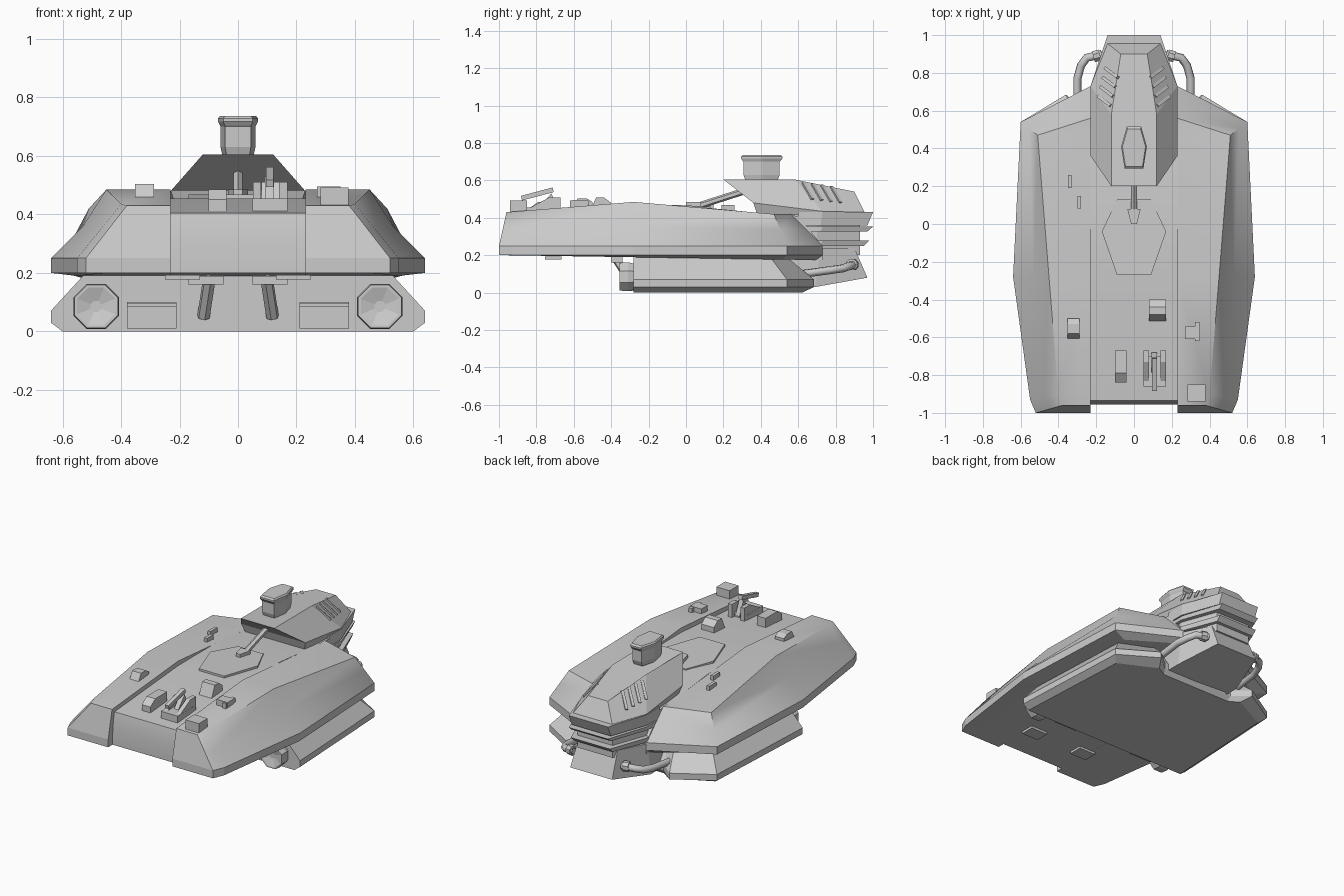
import bpy, bmesh, math
from mathutils import Vector

default_cube = bpy.data.objects.get("Cube")
if default_cube:
    bpy.data.objects.remove(default_cube, do_unlink=True)

grey = bpy.data.materials.new("hull grey")
grey.use_nodes = True
grey.diffuse_color = (0.6, 0.6, 0.6, 1)
grey.node_tree.nodes["Principled BSDF"].inputs["Base Color"].default_value = grey.diffuse_color


def finish(name, mesh_data, smooth_angle=None):
    """Turn a bmesh into a named, coloured object."""
    bmesh.ops.remove_doubles(mesh_data, verts=mesh_data.verts, dist=0.0001)
    bmesh.ops.recalc_face_normals(mesh_data, faces=mesh_data.faces)
    mesh = bpy.data.meshes.new(name)
    mesh_data.to_mesh(mesh)
    mesh_data.free()
    mesh.materials.append(grey)
    obj = bpy.data.objects.new(name, mesh)
    bpy.context.collection.objects.link(obj)
    if smooth_angle:
        bpy.ops.object.select_all(action="DESELECT")
        bpy.context.view_layer.objects.active = obj
        obj.select_set(True)
        bpy.ops.object.shade_smooth_by_angle(angle=math.radians(smooth_angle))
    return obj


def loft(name, rings, smooth_angle=None):
    """Skin a stack of closed rings and cap both ends."""
    mesh_data = bmesh.new()
    loops = [[mesh_data.verts.new(point) for point in ring] for ring in rings]
    count = len(loops[0])
    for lower, upper in zip(loops, loops[1:]):
        for i in range(count):
            j = (i + 1) % count
            mesh_data.faces.new((lower[i], lower[j], upper[j], upper[i]))
    mesh_data.faces.new(loops[0])
    mesh_data.faces.new(loops[-1])
    return finish(name, mesh_data, smooth_angle)


def both_sides(half):
    """Complete a half ring given on the +x side."""
    return half + [(-x, y, z) for x, y, z in reversed(half)]


def at_height(outline, z):
    return [(x, y, z) for x, y in outline]


def side_profile(name, profile, half_width, centre_x=0, smooth_angle=None):
    """Extrude a y-z profile along x."""
    return loft(name, [[(centre_x + s * half_width, y, z) for y, z in profile]
                       for s in (-1, 1)], smooth_angle)


def box(name, centre, size):
    x, y, z = centre
    w, d, h = (value / 2 for value in size)
    return side_profile(name, [(y - d, z - h), (y + d, z - h), (y + d, z + h), (y - d, z + h)], w, x)


def beam(name, start, end, radius, sides=4):
    """Straight bar between two points."""
    start, end = Vector(start), Vector(end)
    turn = (end - start).to_track_quat("Z", "Y")
    angles = [math.tau * (i + 0.5) / sides for i in range(sides)]
    offsets = [turn @ Vector((math.cos(a), math.sin(a), 0)) * radius for a in angles]
    return loft(name, [[point + o for o in offsets] for point in (start, end)])


# Side pods: outlines run from the front inner corner round to the rear inner corner
rim = [(0.23, -1), (0.52, -1), (0.55, -0.93), (0.64, -0.28), (0.6, 0.54), (0.23, 0.73)]
ridge = [(0.23, -0.96, 0.43), (0.38, -0.96, 0.43), (0.4, -0.9, 0.435),
         (0.45, -0.28, 0.485), (0.51, 0.47, 0.42), (0.23, 0.56, 0.42)]
waist = [tuple((a + b) / 2 for a, b in zip(top, low + (0.25,))) for top, low in zip(ridge, rim)]
waist[3] = (0.53, -0.28, 0.36)
keel = [(max(0.23, x - 0.09), y * 0.95, 0.185 - 0.015 * y) for x, y in rim]
inner_edge = [(0.23, y, z) for x, y, z in ridge]
for side, label in ((1, "left"), (-1, "right")):
    rings = [keel, at_height(rim, 0.2), at_height(rim, 0.25), waist, ridge, inner_edge]
    mesh_data = bmesh.new()
    loops = [[mesh_data.verts.new((side * x, y, z)) for x, y, z in ring] for ring in rings]
    for lower, upper in zip(loops, loops[1:]):
        for i in range(len(rim) - 1):
            mesh_data.faces.new((lower[i], lower[i + 1], upper[i + 1], upper[i]))
    mesh_data.faces.new(loops[0])
    # Inner wall beside the central deck
    mesh_data.faces.new([loop[0] for loop in loops[:-1]] + loops[-1][2:-1]
                        + [loop[-1] for loop in reversed(loops[:-1])])
    pod = finish(label + "_pod", mesh_data, 50)
    # Keep the rim crisp below the softly shaded flank
    for edge in pod.data.edges:
        if all(pod.data.vertices[v].co.z < 0.26 for v in edge.vertices):
            edge.use_edge_sharp = True

# Central hull with its curved nose
side_profile("central_hull",
             [(-0.955, 0.2), (-0.955, 0.25), (-0.95, 0.31), (-0.945, 0.36), (-0.935, 0.405),
              (-0.28, 0.455), (0.1, 0.455), (0.45, 0.42), (0.6, 0.41), (0.73, 0.25), (0.73, 0.175)],
             0.23, smooth_angle=25)
loft("deck_hatch", [both_sides([(0.09, -0.27, z), (0.17, -0.04, z), (0.09, 0.13, z - 0.008)])
                    for z in (0.44, 0.468)])

# Lower sled, notched at the rear around the engine
loft("lower_sled", [both_sides(ring) for ring in (
    at_height([(0.6, -0.28), (0.56, 0.5), (0.32, 0.62), (0.25, 0.58)], 0),
    at_height([(0.64, -0.28), (0.6, 0.54), (0.36, 0.685), (0.26, 0.6)], 0.03),
    at_height([(0.64, -0.28), (0.6, 0.54), (0.36, 0.685), (0.26, 0.6)], 0.07),
    at_height([(0.53, -0.28), (0.5, 0.45), (0.3, 0.54), (0.25, 0.52)], 0.19))])


def ring_y(x, y, z, radius, sides=8):
    return [(x + radius * math.cos(math.tau * (i + 0.5) / sides), y,
             z + radius * math.sin(math.tau * (i + 0.5) / sides)) for i in range(sides)]


# Sled front equipment and pipes, one set per side
for side, label in ((1, "left"), (-1, "right")):
    x = side * 0.485
    loft(label + "_thruster", [ring_y(x, y, 0.085, r) for y, r in
                               ((-0.26, 0.07), (-0.31, 0.084), (-0.355, 0.08),
                                (-0.355, 0.07), (-0.34, 0.02))])
    box(label + "_intake", (side * 0.295, -0.285, 0.055), (0.17, 0.03, 0.09))
    box(label + "_intake_lip", (side * 0.295, -0.295, 0.09), (0.17, 0.03, 0.015))
    box(label + "_strut_plate", (side * 0.11, -0.28, 0.06), (0.09, 0.01, 0.09))
    beam(label + "_strut", (side * 0.098, -0.375, 0.18), (side * 0.118, -0.29, 0.05), 0.022, 6)
    box(label + "_strut_mount", (side * 0.11, -0.37, 0.175), (0.12, 0.06, 0.03))
    box(label + "_belly_hatch", (side * 0.19, -0.71, 0.185), (0.12, 0.09, 0.015))
    curve = bpy.data.curves.new(label + "_pipe", "CURVE")
    curve.dimensions = "3D"
    curve.bevel_depth, curve.bevel_resolution = 0.022, 1
    path = [(0.17, 0.9, 0.15), (0.25, 0.88, 0.145), (0.28, 0.84, 0.13),
            (0.3, 0.77, 0.12), (0.3, 0.55, 0.09)]
    spline = curve.splines.new("POLY")
    spline.points.add(len(path) - 1)
    for point, (px, py, pz) in zip(spline.points, path):
        point.co = (side * px, py, pz, 1)
    curve.materials.append(grey)
    bpy.context.collection.objects.link(bpy.data.objects.new(label + "_pipe", curve))
    beam(label + "_pipe_collar", (side * 0.18, 0.895, 0.15), (side * 0.215, 0.885, 0.15), 0.032, 8)

    # Slanted vents on the cab flank
    for i in range(4):
        y, inward = 0.625 + 0.05 * i, 0.012 * i
        beam(label + "_vent", (side * (0.122 - inward), y, 0.583 - inward / 2),
             (side * (0.188 - inward), y + 0.05, 0.497 - inward / 2), 0.012)

# Cab with overhanging brow
loft("cab", [both_sides(ring) for ring in (
    [(0.21, 0.38, 0.42), (0.22, 0.73, 0.41), (0.13, 0.94, 0.41)],
    [(0.23, 0.36, 0.48), (0.23, 0.73, 0.435), (0.14, 0.955, 0.43)],
    [(0.12, 0.2, 0.605), (0.12, 0.58, 0.605), (0.07, 0.9, 0.54)])])

# Engine block and its cooling fins
block = [(0.2, 0.5), (0.21, 0.7), (0.125, 0.93)]
loft("engine_block", [both_sides(at_height(block, z)) for z in (0.2, 0.42)])
loft("engine_base", [both_sides(ring) for ring in (
    [(0.23, 0.5, 0.03), (0.23, 0.69, 0.03), (0.15, 0.97, 0.08)],
    [(0.23, 0.5, 0.24), (0.23, 0.72, 0.24), (0.14, 0.9, 0.24)])])
for z, thickness, reach in ((0.395, 0.07, 1), (0.34, 0.025, 1), (0.265, 0.03, 0.98)):
    outline = [(0.23, 0.6), (0.23, 0.73), (0.14, reach)]
    inner = [(0.23, 0.6), (0.23, 0.72), (0.14, reach - 0.03)]
    loft("cooling_fin", [both_sides(at_height(inner, z - thickness / 2)),
                         both_sides(at_height(outline, z + thickness / 2))])

# Sight turret
turret = [(0.05, 0.295), (0.068, 0.41), (0.038, 0.515)]
loft("sight_turret", [both_sides([(x * k, 0.4 + (y - 0.4) * k, z) for x, y in turret])
                      for k, z in ((0.78, 0.6), (0.88, 0.63), (0.88, 0.7), (0.92, 0.705),
                                   (1, 0.717), (1, 0.728), (0.9, 0.737))])

# Boom from the cab to the deck
beam("boom", (0, 0.35, 0.555), (0, 0.07, 0.465), 0.018, 6)
loft("boom_foot", [both_sides([(0.015, 0, z), (0.035, 0.08, z)]) for z in (0.45, 0.485)])

# Deck launcher
box("launcher_base", (0.11, -0.78, 0.43), (0.12, 0.16, 0.05))
for x in (0.065, 0.155):
    side_profile("launcher_cheek", [(-0.84, 0.41), (-0.67, 0.41), (-0.67, 0.51),
                                    (-0.73, 0.51), (-0.84, 0.45)], 0.014, x)
beam("launcher_arm", (0.108, -0.88, 0.505), (0.108, -0.71, 0.55), 0.018)
side_profile("launcher_rest", [(-0.8, 0.44), (-0.68, 0.44), (-0.72, 0.53)], 0.015, 0.108)

# Other deck fittings
side_profile("deck_sensor", [(-0.52, 0.42), (-0.4, 0.43), (-0.4, 0.48), (-0.44, 0.51), (-0.48, 0.51)], 0.045, 0.125)
side_profile("deck_locker", [(-0.84, 0.41), (-0.67, 0.41), (-0.67, 0.485),
                             (-0.79, 0.485), (-0.84, 0.45)], 0.031, -0.07)
box("corner_locker", (0.33, -0.895, 0.46), (0.095, 0.09, 0.065))
side_profile("right_cleat", [(-0.61, 0.45), (-0.5, 0.46), (-0.5, 0.485), (-0.53, 0.503), (-0.58, 0.503)], 0.032, -0.32)
box("left_cleat", (0.31, -0.575, 0.475), (0.08, 0.065, 0.04))
box("left_cleat_bar", (0.335, -0.57, 0.475), (0.025, 0.1, 0.035))
box("front_rail", (-0.34, 0.225, 0.45), (0.02, 0.07, 0.035))
box("rear_rail", (-0.29, 0.115, 0.46), (0.02, 0.065, 0.035))
